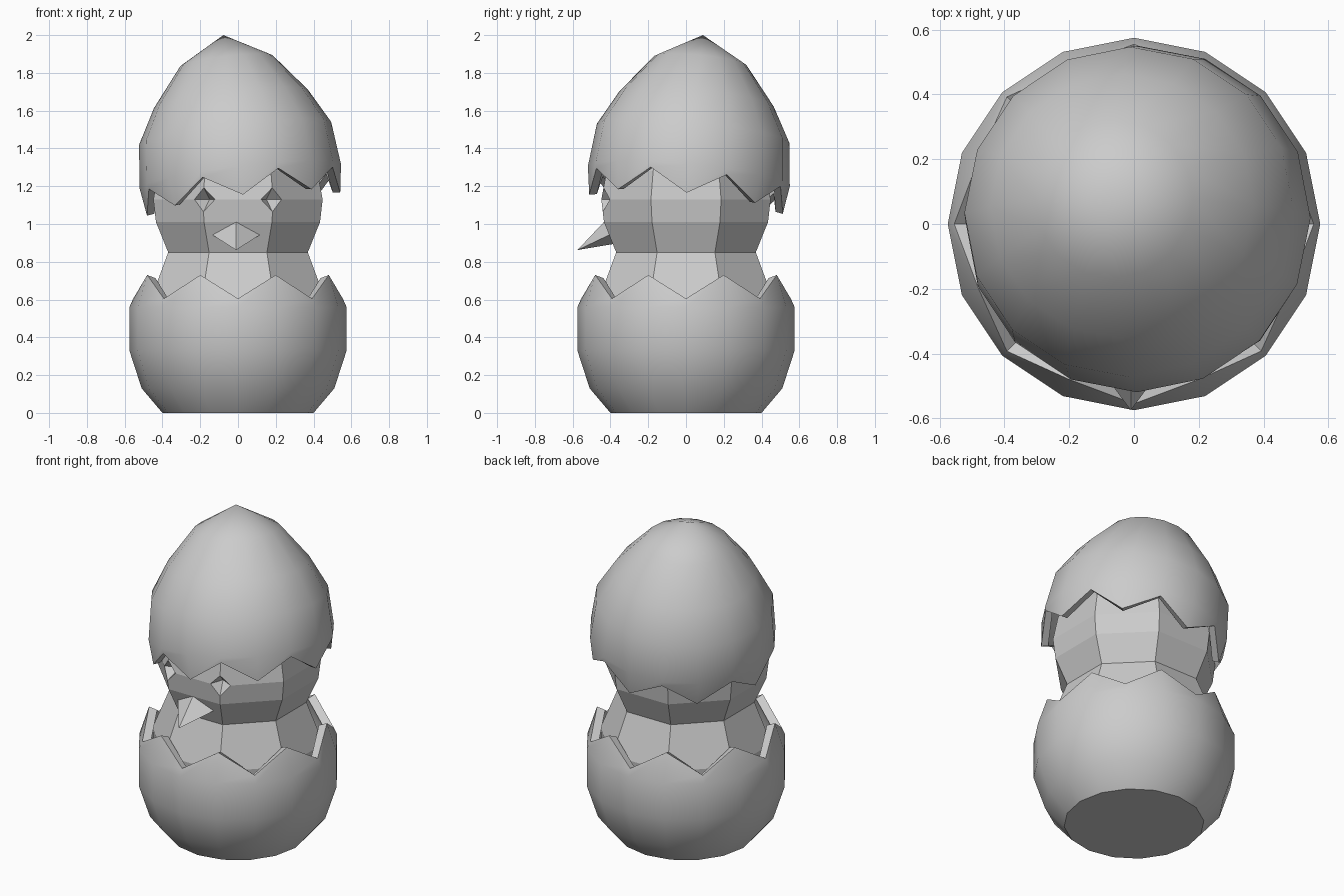
import bpy
import bmesh
import math
from mathutils import Vector, Matrix

cube = bpy.data.objects.get("Cube")
if cube:
    bpy.data.objects.remove(cube, do_unlink=True)

# One plain grey for the whole model
grey = bpy.data.materials.new("light_grey")
grey.use_nodes = True
grey.diffuse_color = (0.6, 0.6, 0.6, 1)
grey.node_tree.nodes["Principled BSDF"].inputs["Base Color"].default_value = (0.6, 0.6, 0.6, 1)


def make_object(name, bm):
    mesh = bpy.data.meshes.new(name)
    bm.to_mesh(mesh)
    bm.free()
    mesh.materials.append(grey)
    ob = bpy.data.objects.new(name, mesh)
    bpy.context.collection.objects.link(ob)
    return ob


def activate(ob):
    bpy.ops.object.select_all(action='DESELECT')
    ob.select_set(True)
    bpy.context.view_layer.objects.active = ob


def ring(bm, sides, radius, z, turn=0.0):
    """Ring of points starting at the front; radius and z may be functions of the index."""
    points = []
    for i in range(sides):
        a = math.tau * (i + turn) / sides - math.pi / 2
        r = radius(i) if callable(radius) else radius
        h = z(i) if callable(z) else z
        points.append(bm.verts.new((r * math.cos(a), r * math.sin(a), h)))
    return points


def loft(bm, rings):
    """Skin rings from bottom to top with outward faces."""
    for low, high in zip(rings, rings[1:]):
        n = len(low)
        for i in range(n):
            j = (i + 1) % n
            bm.faces.new((low[i], low[j], high[j], high[i]))


def zigzag(even, odd):
    return lambda i: odd if i % 2 else even


def finish_shell(ob, thickness):
    """Give the shell thickness, then smooth it with sharp broken edges."""
    activate(ob)
    solid = ob.modifiers.new("thickness", 'SOLIDIFY')
    solid.thickness = thickness
    solid.offset = -1
    bpy.ops.object.modifier_apply(modifier=solid.name)
    bpy.ops.object.shade_smooth_by_angle(angle=math.radians(35))


# Lower shell with a flat base and a broken rim
bm = bmesh.new()
rings = [ring(bm, 16, r, z) for r, z in
         [(0.40, 0), (0.51, 0.13), (0.575, 0.33), (0.575, 0.56)]]
rings.append(ring(bm, 16, zigzag(0.555, 0.52), zigzag(0.605, 0.73)))
loft(bm, rings)
bm.faces.new(reversed(rings[0]))
finish_shell(make_object("lower_shell", bm), 0.05)

# Upper shell, worn as a tilted cap
bm = bmesh.new()
rings = [ring(bm, 16, zigzag(0.515, 0.53), zigzag(-0.15, -0.03))]
rings += [ring(bm, 16, r, z) for r, z in
          [(0.537, 0), (0.512, 0.23), (0.41, 0.415), (0.245, 0.62)]]
loft(bm, rings)
apex = bm.verts.new((0, 0, 0.756))
top = rings[-1]
for i in range(16):
    bm.faces.new((top[i], top[(i + 1) % 16], apex))
tilt = Vector((0, 0, 1)).rotation_difference(Vector((-0.12, 0.1, 1)))
bm.transform(Matrix.Translation((0.012, 0.015, 1.253)) @ tilt.to_matrix().to_4x4())
finish_shell(make_object("upper_shell", bm), 0.04)

# Eight-sided body and head
bm = bmesh.new()
rings = [ring(bm, 8, r, z, 0.5) for r, z in
         [(0.34, 0.08), (0.48, 0.35), (0.50, 0.60), (0.40, 0.85), (0.47, 1.01),
          (0.485, 1.13), (0.455, 1.28), (0.36, 1.5), (0.2, 1.65)]]
loft(bm, rings)
bm.faces.new(reversed(rings[0]))
bm.faces.new(rings[-1])
body = make_object("body", bm)

# Eyes are diamond notches cut into the two front corners
for side, label in ((1, "left"), (-1, "right")):
    bm = bmesh.new()
    angle = side * math.pi / 8
    spin = Matrix.Rotation(angle, 4, 'Z')
    middle = Vector((0.483 * math.sin(angle), -0.483 * math.cos(angle), 1.13))
    for axis in range(3):
        for sign in (-1, 1):
            p = Vector((0, 0, 0))
            p[axis] = sign * (0.078, 0.09, 0.07)[axis]
            bm.verts.new(middle + spin @ p)
    bmesh.ops.convex_hull(bm, input=bm.verts)
    bmesh.ops.recalc_face_normals(bm, faces=bm.faces)
    cutter = make_object(label + "_eye_cutter", bm)
    cutter.hide_render = True
    activate(body)
    cut = body.modifiers.new(label + "_eye", 'BOOLEAN')
    cut.operation = 'DIFFERENCE'
    cut.solver = 'EXACT'
    cut.object = cutter
    bpy.ops.object.modifier_apply(modifier=cut.name)
    bpy.data.objects.remove(cutter, do_unlink=True)

# Pointed beak
bm = bmesh.new()
for p in [(-0.01, -0.575, 0.862), (-0.01, -0.435, 1.01), (-0.14, -0.40, 0.945),
          (0.12, -0.40, 0.945), (-0.01, -0.38, 0.895), (-0.01, -0.33, 0.95)]:
    bm.verts.new(p)
bmesh.ops.convex_hull(bm, input=bm.verts)
bmesh.ops.recalc_face_normals(bm, faces=bm.faces)
make_object("beak", bm)
